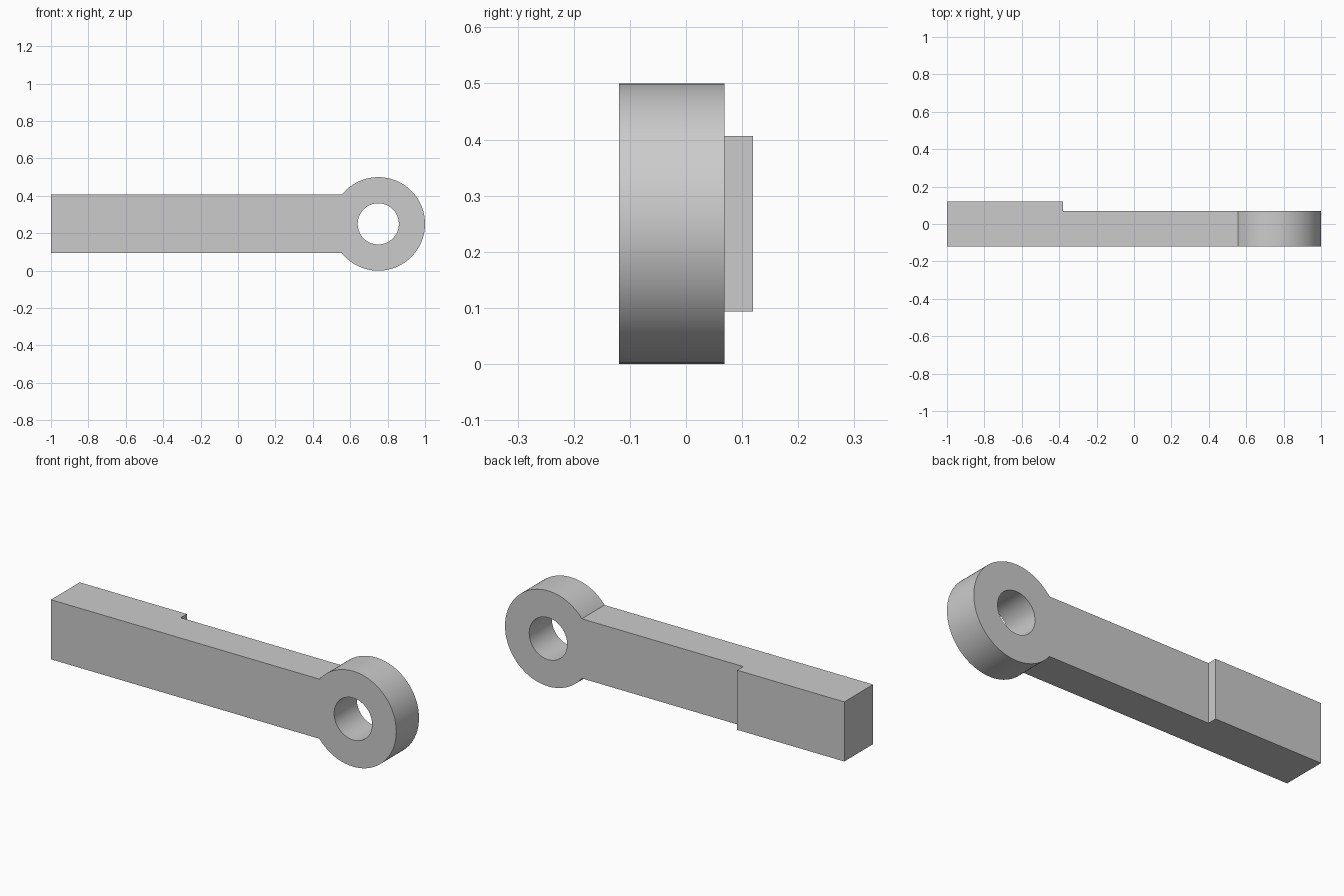
import bpy, bmesh
from math import pi, radians
from mathutils import Matrix, Vector

cube = bpy.data.objects.get("Cube")
if cube:
    bpy.data.objects.remove(cube, do_unlink=True)

FRONT, BACK, PAD_BACK = -0.119, 0.069, 0.119
EYE_X, EYE_Z, EYE_R, BORE_R = 0.75, 0.25, 0.25, 0.11
HALF_H, STEP_X, SHANK_END = 0.156, -0.38, 0.6

grey = bpy.data.materials.new("plain grey")
grey.use_nodes = True
colour = (0.6, 0.6, 0.6, 1)
grey.diffuse_color = colour
grey.node_tree.nodes["Principled BSDF"].inputs["Base Color"].default_value = colour


def add_object(name, bm):
    bmesh.ops.recalc_face_normals(bm, faces=bm.faces)
    mesh = bpy.data.meshes.new(name)
    bm.to_mesh(mesh)
    bm.free()
    mesh.materials.append(grey)
    obj = bpy.data.objects.new(name, mesh)
    bpy.context.collection.objects.link(obj)
    return obj


def cylinder(name, radius, y0, y1):
    """Round bar along y, centred on the eye."""
    bm = bmesh.new()
    place = Matrix.Translation((EYE_X, (y0 + y1) / 2, EYE_Z)) @ Matrix.Rotation(pi / 2, 4, 'X')
    bmesh.ops.create_cone(bm, cap_ends=True, segments=96, radius1=radius,
                          radius2=radius, depth=y1 - y0, matrix=place)
    return add_object(name, bm)


def combine(target, helper, operation):
    mod = target.modifiers.new(operation.lower(), 'BOOLEAN')
    mod.operation, mod.solver, mod.object = operation, 'EXACT', helper
    helper.hide_render = True
    bpy.context.view_layer.objects.active = target
    bpy.ops.object.modifier_apply(modifier=mod.name)
    bpy.data.objects.remove(helper, do_unlink=True)


# Shank with a raised pad on the back of its end, extruded upward
bm = bmesh.new()
profile = [(-1, FRONT), (SHANK_END, FRONT), (SHANK_END, BACK),
           (STEP_X, BACK), (STEP_X, PAD_BACK), (-1, PAD_BACK)]
base = bm.faces.new([bm.verts.new((x, y, EYE_Z - HALF_H)) for x, y in profile])
top = bmesh.ops.extrude_face_region(bm, geom=[base], use_keep_orig=True)["geom"]
bmesh.ops.translate(bm, vec=Vector((0, 0, 2 * HALF_H)),
                    verts=[v for v in top if isinstance(v, bmesh.types.BMVert)])
link_arm = add_object("link_arm", bm)

# Round eye joined on, then bored through
combine(link_arm, cylinder("eye", EYE_R, FRONT, BACK), 'UNION')
combine(link_arm, cylinder("bore_cutter", BORE_R, FRONT - 0.1, BACK + 0.1), 'DIFFERENCE')

# Merge coplanar faces, smooth only the round walls
bm = bmesh.new()
bm.from_mesh(link_arm.data)
bmesh.ops.remove_doubles(bm, verts=bm.verts, dist=0.0001)
bmesh.ops.dissolve_limit(bm, angle_limit=radians(0.5), verts=bm.verts, edges=bm.edges)
bm.to_mesh(link_arm.data)
bm.free()
bpy.ops.object.select_all(action='DESELECT')
link_arm.select_set(True)
bpy.context.view_layer.objects.active = link_arm
bpy.ops.object.shade_smooth_by_angle(angle=radians(30))
